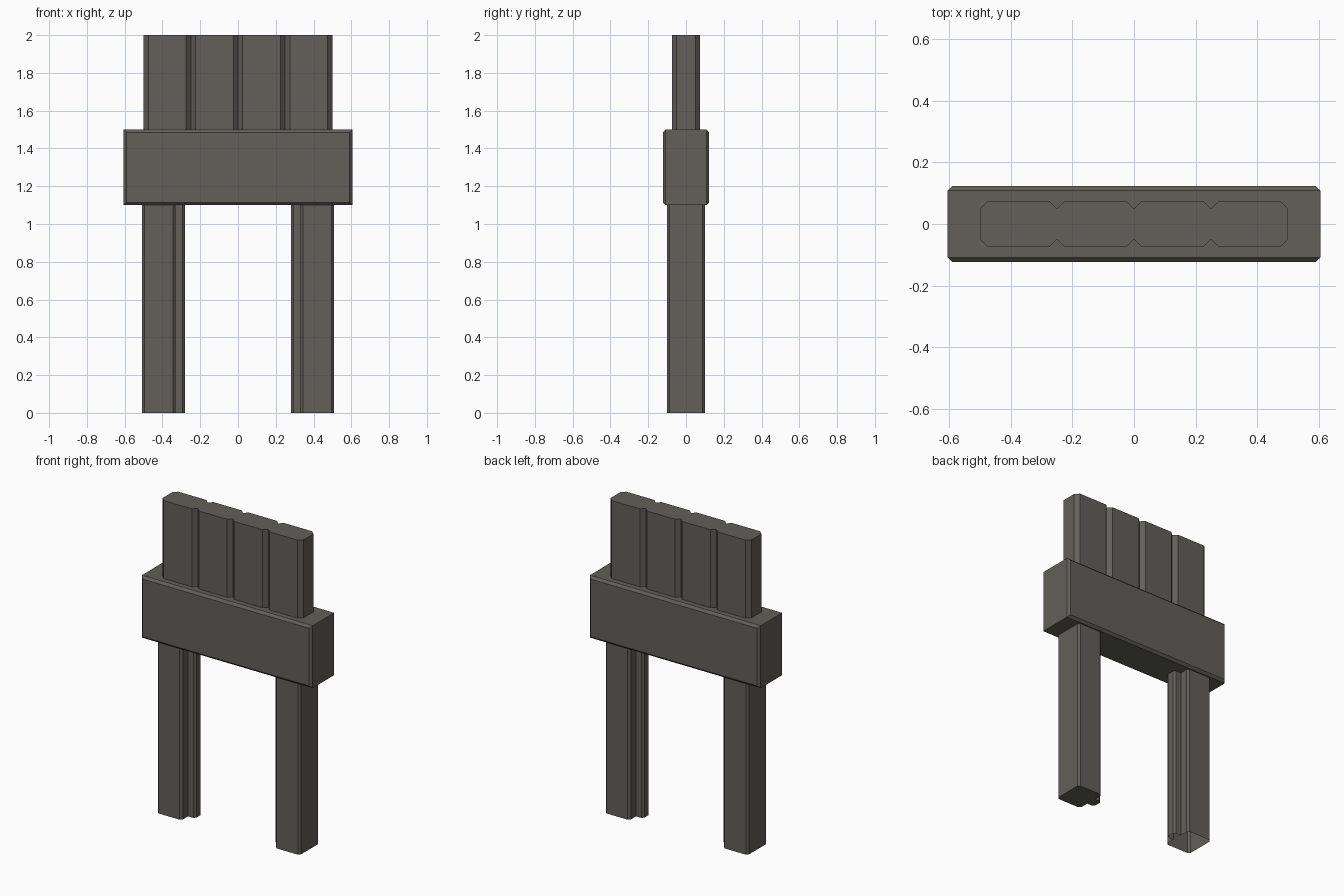
import bpy, bmesh

if "Cube" in bpy.data.objects:
    bpy.data.objects.remove(bpy.data.objects["Cube"])

stone = bpy.data.materials.new("dark_grey")
stone.diffuse_color = (0.12, 0.115, 0.1, 1)
stone.use_nodes = True
stone.node_tree.nodes["Principled BSDF"].inputs["Base Color"].default_value = stone.diffuse_color


def finish(name, bm):
    mesh = bpy.data.meshes.new(name)
    bm.to_mesh(mesh)
    bm.free()
    mesh.materials.append(stone)
    obj = bpy.data.objects.new(name, mesh)
    bpy.context.collection.objects.link(obj)
    return obj


def loft(name, loops, bottom=True):
    """Bridge matching point loops, cap both ends, or leave the first end open."""
    bm = bmesh.new()
    rings = [[bm.verts.new(p) for p in loop] for loop in loops]
    n = len(rings[0])
    for a, b in zip(rings, rings[1:]):
        for i in range(n):
            j = (i + 1) % n
            bm.faces.new((a[i], a[j], b[j], b[i]))
    cap = bm.faces.new(list(reversed(rings[0])))
    bm.faces.new(rings[-1])
    bmesh.ops.recalc_face_normals(bm, faces=bm.faces[:])
    if not bottom:
        bmesh.ops.delete(bm, geom=[cap], context='FACES_ONLY')
    return finish(name, bm)


def prism(name, profile, z0, z1, bottom=True):
    return loft(name, [[(x, y, z) for x, y in profile] for z in (z0, z1)], bottom)


# Cross block: front and back faces have bevelled borders
def block_loop(y, inset):
    x, lo, hi = 0.605 - inset, 1.1 + inset, 1.5 - inset
    return [(-x, y, lo), (x, y, lo), (x, y, hi), (-x, y, hi)]


loft("cross_block", [block_loop(-0.123, 0.015), block_loop(-0.108, 0),
                     block_loop(0.108, 0), block_loop(0.123, 0.015)])

# Upper panel: chamfered corners and three V grooves on each side
c, h = 0.025, 0.074
front = [(-0.5, -h + c), (-0.5 + c, -h)]
for gx in (-0.25, 0, 0.25):
    front += [(gx - c, -h), (gx, -h + c), (gx + c, -h)]
front += [(0.5 - c, -h), (0.5, -h + c)]
prism("grooved_panel", front + [(-x, -y) for x, y in front], 1.5, 2.0)

# Legs: chamfered post with a narrow rib on the inner side
k = 0.013
half = [(0.507, 0.1 - k), (0.507 - k, 0.1), (0.33 + k, 0.1), (0.33, 0.1 - k),
        (0.33, 0.034), (0.28 + k, 0.034), (0.28, 0.034 - k)]
leg = half + [(x, -y) for x, y in reversed(half)]
prism("right_leg", leg, 0, 1.1)
prism("left_leg", [(-x, y) for x, y in leg], 0, 1.1, bottom=False)
